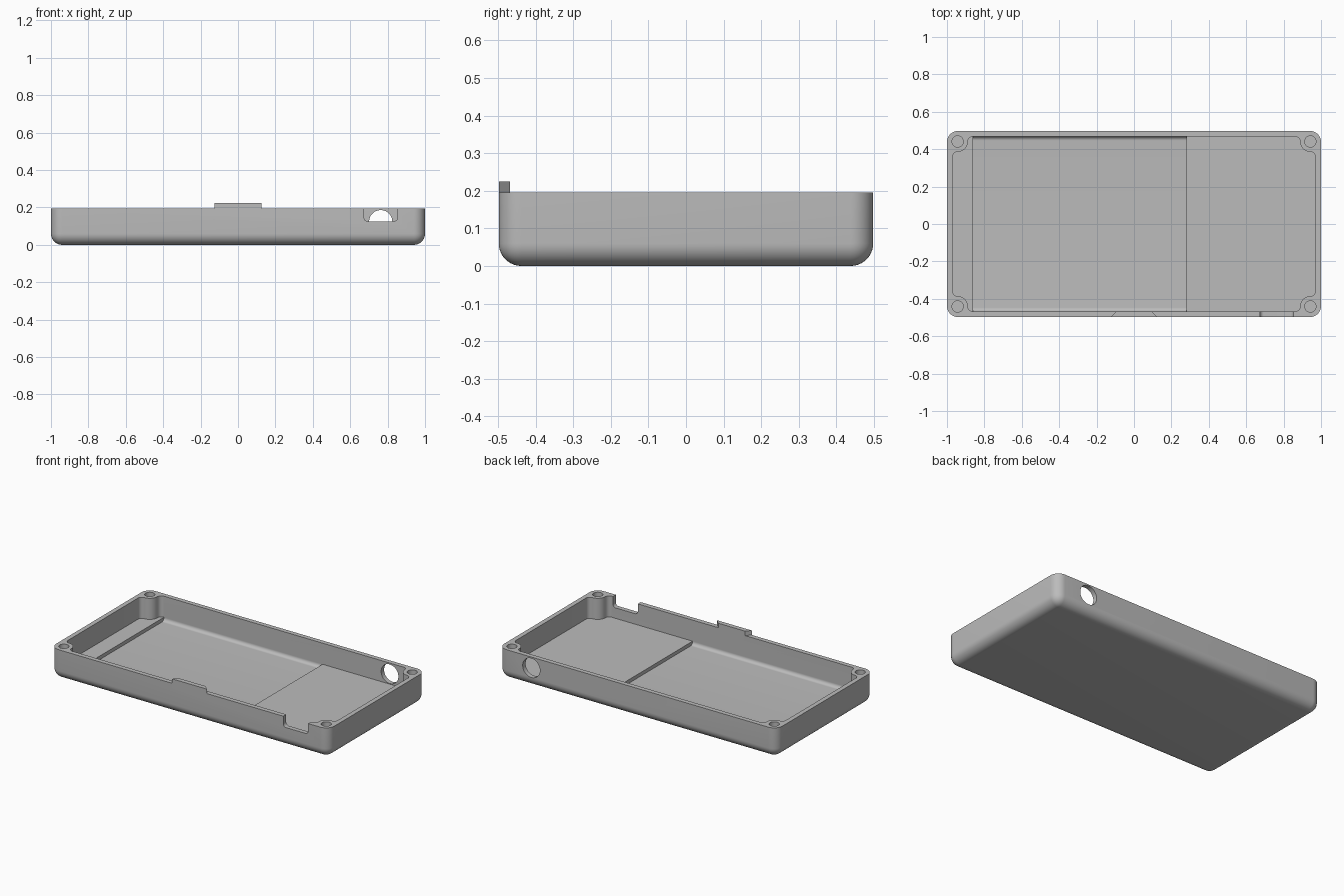
import bpy, bmesh, math
from mathutils import Matrix, Vector

default = bpy.data.objects.get("Cube")
if default:
    bpy.data.objects.remove(default, do_unlink=True)

grey = bpy.data.materials.new("light grey plastic")
colour = (0.5, 0.5, 0.5, 1)
grey.use_nodes = True
grey.diffuse_color = colour
grey.node_tree.nodes["Principled BSDF"].inputs["Base Color"].default_value = colour

HALF_Y, HEIGHT, ROUND = 0.498, 0.195, 0.06
WALL_X, WALL_Y = 0.97, 0.468          # inner wall faces
FLOOR, RECESS = 0.058, 0.035          # floor levels
FILLET, BOSS = 0.027, 0.055           # corner boss radii
BOSS_X, BOSS_Y = WALL_X - FILLET, WALL_Y - FILLET


def make(name, bm):
    bmesh.ops.recalc_face_normals(bm, faces=bm.faces)
    mesh = bpy.data.meshes.new(name)
    bm.to_mesh(mesh)
    bm.free()
    mesh.materials.append(grey)
    obj = bpy.data.objects.new(name, mesh)
    bpy.context.collection.objects.link(obj)
    return obj


def box(name, lo, hi, radius=0, pick=None):
    """Box between two corners; edges chosen by pick are rounded."""
    lo, hi = Vector(lo), Vector(hi)
    bm = bmesh.new()
    bmesh.ops.create_cube(bm, size=1)
    for v in bm.verts:
        v.co = (lo + hi) / 2 + v.co * (hi - lo)
    if pick:
        edges = [e for e in bm.edges if pick(e.verts[0].co, e.verts[1].co)]
        bmesh.ops.bevel(bm, geom=edges, offset=radius, segments=10,
                        profile=0.5, affect='EDGES')
    return make(name, bm)


def prism(name, outline, z0, z1):
    bm = bmesh.new()
    face = bm.faces.new([bm.verts.new((x, y, z0)) for x, y in outline])
    top = bmesh.ops.extrude_face_region(bm, geom=[face])["geom"]
    for v in top:
        if isinstance(v, bmesh.types.BMVert):
            v.co.z = z1
    return make(name, bm)


def cylinder(name, radius, depth, matrix):
    bm = bmesh.new()
    bmesh.ops.create_cone(bm, cap_ends=True, segments=48, radius1=radius,
                          radius2=radius, depth=depth, matrix=matrix)
    return make(name, bm)


def arc(cx, cy, r, start, end, steps=10):
    angles = [math.radians(start + (end - start) * i / steps) for i in range(steps + 1)]
    return [(cx + r * math.cos(a), cy + r * math.sin(a)) for a in angles]


# Tray body with rounded corners and underside
tray = box("tray", (-1, -HALF_Y, 0), (1, HALF_Y, HEIGHT), ROUND,
           lambda a, b: min(a.z, b.z) < 0.01)

# Cavity outline that wraps around the four screw bosses
corner = arc(BOSS_X, BOSS_Y - BOSS - FILLET, FILLET, 0, 90)
corner += arc(BOSS_X, BOSS_Y, BOSS, 270, 180)[1:]
corner += arc(BOSS_X - BOSS - FILLET, BOSS_Y, FILLET, 0, 90)[1:]
outline = []
for sx, sy in ((1, 1), (-1, 1), (-1, -1), (1, -1)):
    points = [(sx * x, sy * y) for x, y in corner]
    outline += points if sx == sy else points[::-1]
cutters = [prism("cavity_cutter", outline, FLOOR, 0.3)]

# Shallow floor recess with filleted long sides
cutters.append(box("recess_cutter", (-0.86, -WALL_Y, RECESS), (0.28, WALL_Y, 0.1), 0.022,
                   lambda a, b: max(a.z, b.z) < FLOOR and abs(a.y - b.y) < 0.01))

# Cable notch in the front wall and round port in the back wall
cutters.append(box("notch_cutter", (0.674, -0.6, 0.126), (0.853, -0.45, 0.3), 0.02,
                   lambda a, b: max(a.z, b.z) < 0.2 and abs(a.x - b.x) < 0.01))
cutters.append(cylinder("port_cutter", 0.062, 0.2,
                        Matrix.Translation((0.763, 0.5, 0.124))
                        @ Matrix.Rotation(math.pi / 2, 4, 'X')))

# Screw holes
for sx in (-1, 1):
    for sy in (-1, 1):
        cutters.append(cylinder("screw_hole_cutter", 0.03, 0.2,
                                Matrix.Translation((sx * BOSS_X, sy * BOSS_Y, HEIGHT))))

bpy.context.view_layer.objects.active = tray
for cutter in cutters:
    cutter.hide_render = True
    mod = tray.modifiers.new("cut", 'BOOLEAN')
    mod.operation, mod.solver, mod.object = 'DIFFERENCE', 'EXACT', cutter
    bpy.ops.object.modifier_apply(modifier=mod.name)
    bpy.data.objects.remove(cutter, do_unlink=True)

# Tapered latch tab on the front rim
tab = prism("latch_tab", [(-0.125, -HALF_Y), (0.125, -HALF_Y),
                          (0.095, -WALL_Y), (-0.095, -WALL_Y)], HEIGHT, 0.224)

bpy.ops.object.select_all(action='DESELECT')
tray.select_set(True)
bpy.ops.object.shade_smooth_by_angle(angle=math.radians(30))
